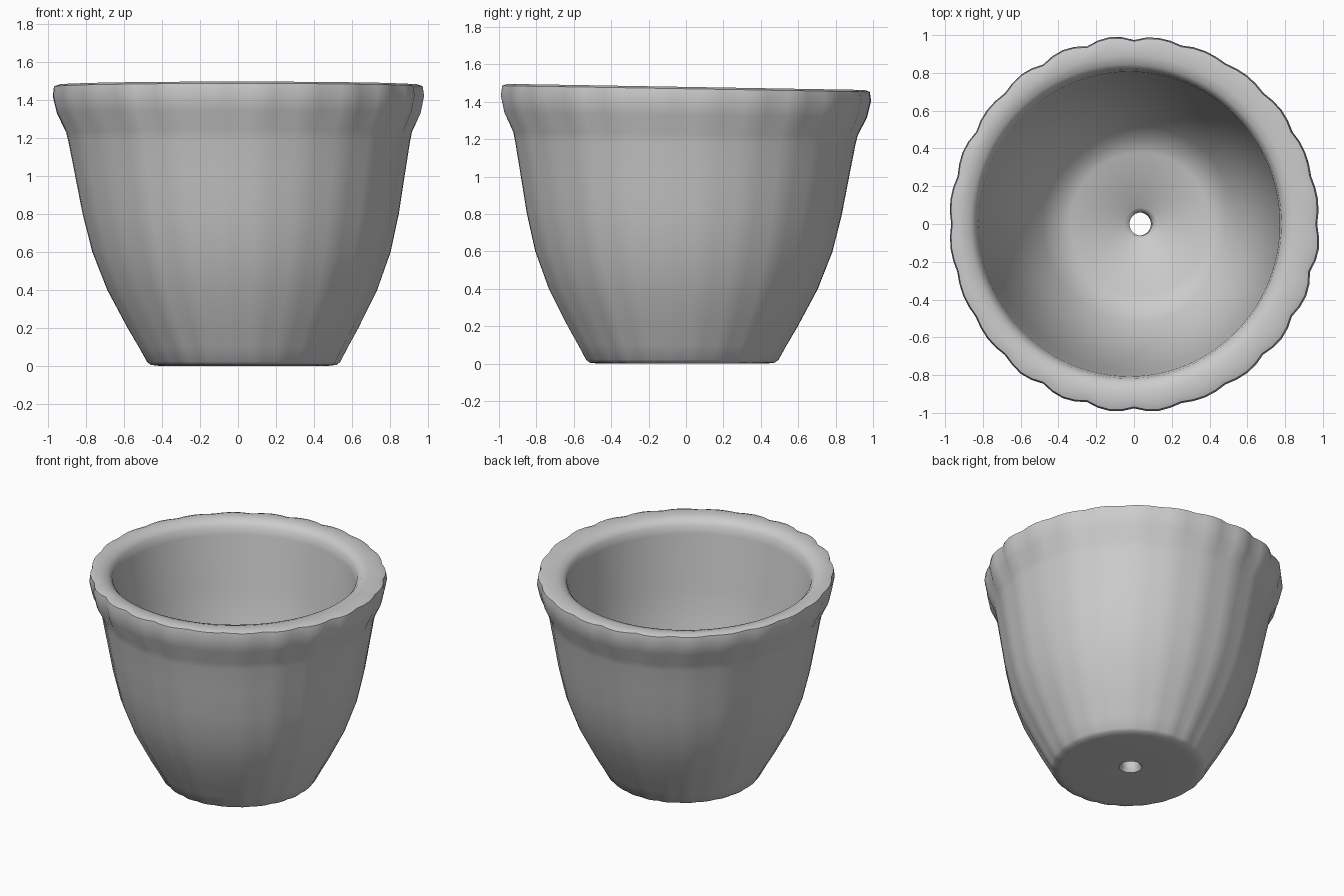
import bpy, bmesh, math, random

if "Cube" in bpy.data.objects:
    bpy.data.objects.remove(bpy.data.objects["Cube"])

random.seed(4)
SEGS = 96
LOBES = 24

# Cross-section halves as (radius, height)
OUTER = [
    (0.06, 0.03), (0.075, 0.01), (0.44, 0.0), (0.49, 0.006), (0.508, 0.022),
    (0.55, 0.1), (0.607, 0.2), (0.71, 0.4), (0.785, 0.6), (0.832, 0.8),
    (0.867, 1.0), (0.899, 1.18), (0.91, 1.23), (0.955, 1.33),
    (0.975, 1.42), (0.968, 1.47), (0.94, 1.48),
]
INNER = [
    (0.88, 1.478), (0.835, 1.465), (0.808, 1.435), (0.797, 1.38),
    (0.765, 1.0), (0.685, 0.6), (0.605, 0.4), (0.51, 0.24),
    (0.44, 0.165), (0.37, 0.135), (0.085, 0.11), (0.06, 0.085),
]

# Irregular hand-made lobes: each has its own depth
depth = [random.uniform(0.5, 1.4) for _ in range(LOBES)]


def ripple(angle):
    t = angle / math.tau * LOBES
    return 0.018 * depth[int(t) % LOBES] * (abs(math.sin(math.pi * t)) - 0.5)


def add_ring(bm, r, z, outside):
    # Scallops are strong on the rim, faint on the wall, absent inside
    strength = 0.0
    if outside and r > 0.4:
        strength = 1.0 if z > 1.25 else 0.4
    # The drain hole and foot sit slightly off the rim's centre
    low = 1 - z / 1.48
    ox = 0.03 * low if outside else 0.04 * low - 0.03 * (1 - low)
    oy = -0.02 * low if outside and r > 0.4 else 0.0
    ring = []
    for i in range(SEGS):
        a = math.tau * i / SEGS
        rad = r + strength * ripple(a)
        y = rad * 1.012 * math.sin(a) + oy
        tilt = -0.017 * y * (1 - low) ** 2      # rim sinks towards the back
        ring.append(bm.verts.new((rad * math.cos(a) + ox, y, z + tilt)))
    return ring


# Lathe the cross-section into a hollow pot with an open drain hole
bm = bmesh.new()
rings = [add_ring(bm, r, z, True) for r, z in OUTER]
rings += [add_ring(bm, r, z, False) for r, z in INNER]
for k, low_ring in enumerate(rings):
    high_ring = rings[(k + 1) % len(rings)]
    for i in range(SEGS):
        j = (i + 1) % SEGS
        bm.faces.new((low_ring[i], low_ring[j], high_ring[j], high_ring[i]))
bmesh.ops.recalc_face_normals(bm, faces=bm.faces)

mesh = bpy.data.meshes.new("flower_pot")
bm.to_mesh(mesh)
bm.free()
pot = bpy.data.objects.new("flower_pot", mesh)
bpy.context.collection.objects.link(pot)

# Smooth surface, crisp only at the foot
bpy.context.view_layer.objects.active = pot
pot.select_set(True)
bpy.ops.object.shade_smooth_by_angle(angle=math.radians(50))
